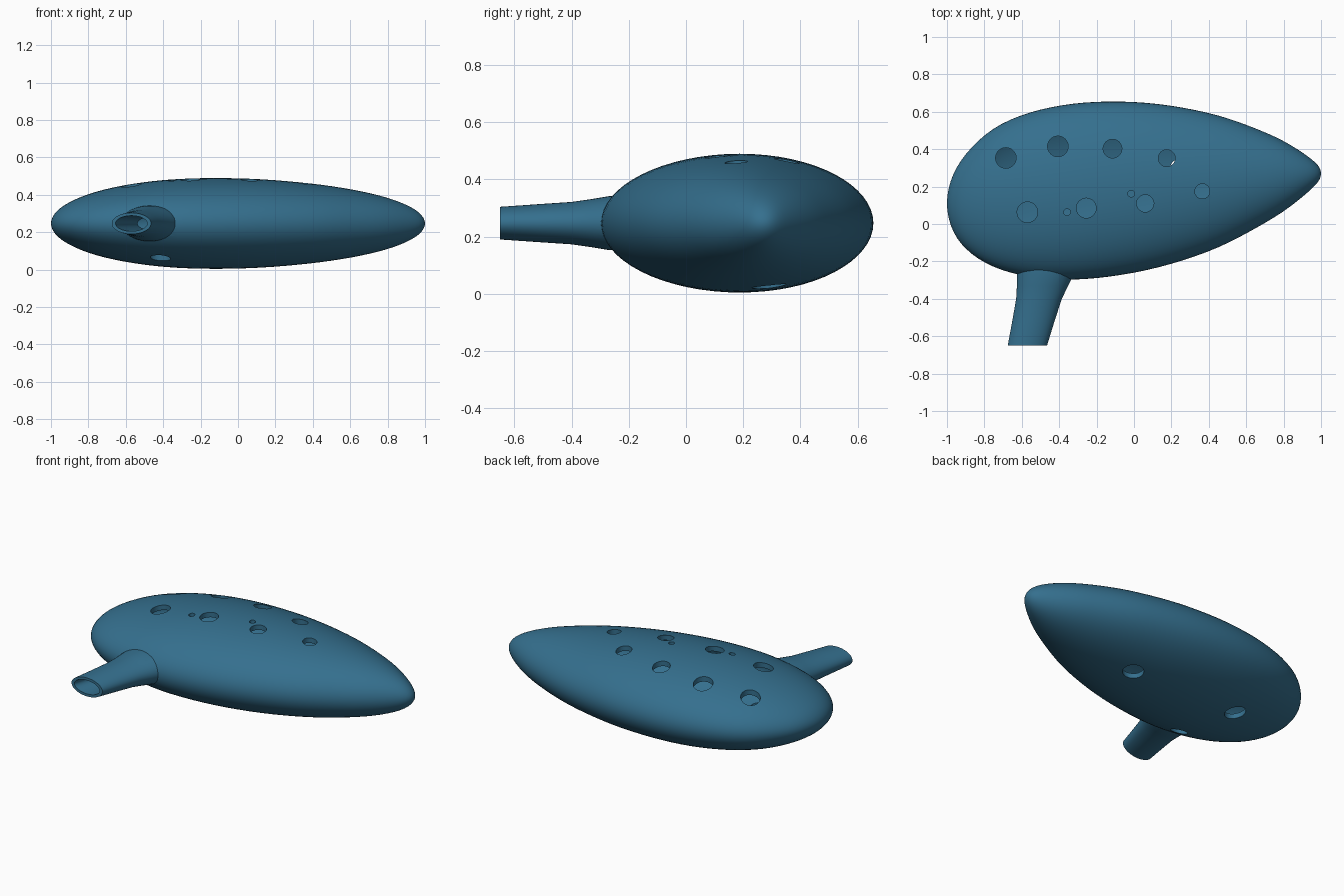
import bpy, bmesh, math

if "Cube" in bpy.data.objects:
    bpy.data.objects.remove(bpy.data.objects["Cube"])

ZC = 0.247     # height of the body's mid plane
WALL = 0.03    # clay thickness


def loft(name, rings, inset=0.0):
    """Closed mesh through rings of equal point count; one-point rings are poles."""
    bm = bmesh.new()
    vs = [[bm.verts.new(p) for p in r] for r in rings]
    for a, b in zip(vs, vs[1:]):
        n = max(len(a), len(b))
        for i in range(n):
            j = (i + 1) % n
            if len(a) == 1:
                bm.faces.new((a[0], b[i], b[j]))
            elif len(b) == 1:
                bm.faces.new((a[i], a[j], b[0]))
            else:
                bm.faces.new((a[i], a[j], b[j], b[i]))
    for end in (vs[0], vs[-1]):
        if len(end) > 2:
            bm.faces.new(end)
    bmesh.ops.recalc_face_normals(bm, faces=bm.faces)
    bm.normal_update()
    if inset:
        moves = [(v, v.co - v.normal * inset) for v in bm.verts]
        for v, co in moves:
            v.co = co
    me = bpy.data.meshes.new(name)
    bm.to_mesh(me)
    bm.free()
    ob = bpy.data.objects.new(name, me)
    bpy.context.collection.objects.link(ob)
    return ob


def smooth(values, s):
    """Closed Catmull-Rom through evenly spaced values."""
    n, i = len(values), math.floor(s)
    t = s - i
    a, b, c, d = (values[(i + k) % n] for k in (-1, 0, 1, 2))
    return 0.5 * (2 * b + (c - a) * t + (2 * a - 5 * b + 4 * c - d) * t * t
                  + (3 * b - a - 3 * c + d) * t ** 3)


# Body outline seen from above, and half height, at x = -cos(k * pi / 8)
upper = [.11, .34, .535, .635, .652, .597, .487, .365, .27]
lower = [.11, -.105, -.245, -.297, -.26, -.152, .01, .165, .27]
height = [0, .1, .183, .233, .241, .214, .161, .087, 0]
outline = upper + lower[-2:0:-1]
heights = height + [-h for h in height[-2:0:-1]]


def body_rings(steps=48, sides=64):
    rings = [[(-1, .11, ZC)]]
    for k in range(1, steps):
        s = 8 * k / steps
        x = -math.cos(math.pi * k / steps)
        u, l, h = smooth(outline, s), smooth(outline, 16 - s), smooth(heights, s)
        c, w = (u + l) / 2, (u - l) / 2
        rings.append([(x, c + w * math.cos(2 * math.pi * i / sides),
                       ZC + h * math.sin(2 * math.pi * i / sides)) for i in range(sides)])
    return rings + [[(1, .27, ZC)]]


def tube_rings(sections, sides=40):
    """Elliptic sections (y, centre x, half width, half height)."""
    return [[(cx + w * math.cos(2 * math.pi * i / sides), y,
              ZC + h * math.sin(2 * math.pi * i / sides)) for i in range(sides)]
            for y, cx, w, h in sections]


def hole(x, y, r, z0, z1, ry=None):
    ry = ry or r
    n = 32
    return loft("hole_cutter", [[(x + r * math.cos(2 * math.pi * i / n),
                                  y + ry * math.sin(2 * math.pi * i / n), z)
                                 for i in range(n)] for z in (z0, z1)])


def combine(target, tool, op):
    tool.hide_render = True
    m = target.modifiers.new(op, 'BOOLEAN')
    m.operation, m.object, m.solver = op, tool, 'EXACT'
    bpy.context.view_layer.objects.active = target
    bpy.ops.object.modifier_apply(modifier=m.name)
    bpy.data.objects.remove(tool, do_unlink=True)


# Shell with mouthpiece
body = loft("ocarina_body", body_rings())
mouth = loft("mouthpiece", tube_rings([
    (-.65, -.57, .105, .057), (-.52, -.538, .113, .066), (-.40, -.508, .122, .074),
    (-.33, -.489, .137, .084), (-.27, -.474, .152, .094), (-.15, -.46, .16, .1)]))
combine(body, mouth, 'UNION')

# Hollow chamber and air channel
combine(body, loft("chamber_cutter", body_rings(), WALL), 'DIFFERENCE')
combine(body, loft("channel_cutter", tube_rings([
    (-.67, -.575, .086, .042), (-.40, -.508, .07, .035), (-.12, -.44, .06, .03)])), 'DIFFERENCE')

# Finger holes on top: back row, front row, two small extra holes
for x, y, r in [(-.685, .353, .055), (-.407, .415, .055), (-.115, .403, .05), (.175, .352, .045),
                (-.57, .063, .055), (-.255, .085, .053), (.06, .11, .046), (.365, .175, .04),
                (-.358, .063, .018), (-.015, .162, .018)]:
    combine(body, hole(x, y, r, ZC + .02, .7), 'DIFFERENCE')

# Thumb holes and sound window underneath
for x, y, r, ry in [(.25, .29, .06, .06), (-.49, .29, .06, .06), (-.415, -.105, .054, .04)]:
    combine(body, hole(x, y, r, -.2, ZC - .02, ry), 'DIFFERENCE')

# Glaze colour and shading
mat = bpy.data.materials.new("blue_glaze")
mat.diffuse_color = (.035, .16, .27, 1)
mat.use_nodes = True
mat.node_tree.nodes["Principled BSDF"].inputs["Base Color"].default_value = mat.diffuse_color
body.data.materials.clear()
body.data.materials.append(mat)
for p in body.data.polygons:
    p.material_index = 0
bpy.ops.object.select_all(action='DESELECT')
body.select_set(True)
bpy.context.view_layer.objects.active = body
bpy.ops.object.shade_smooth_by_angle(angle=math.radians(40))
